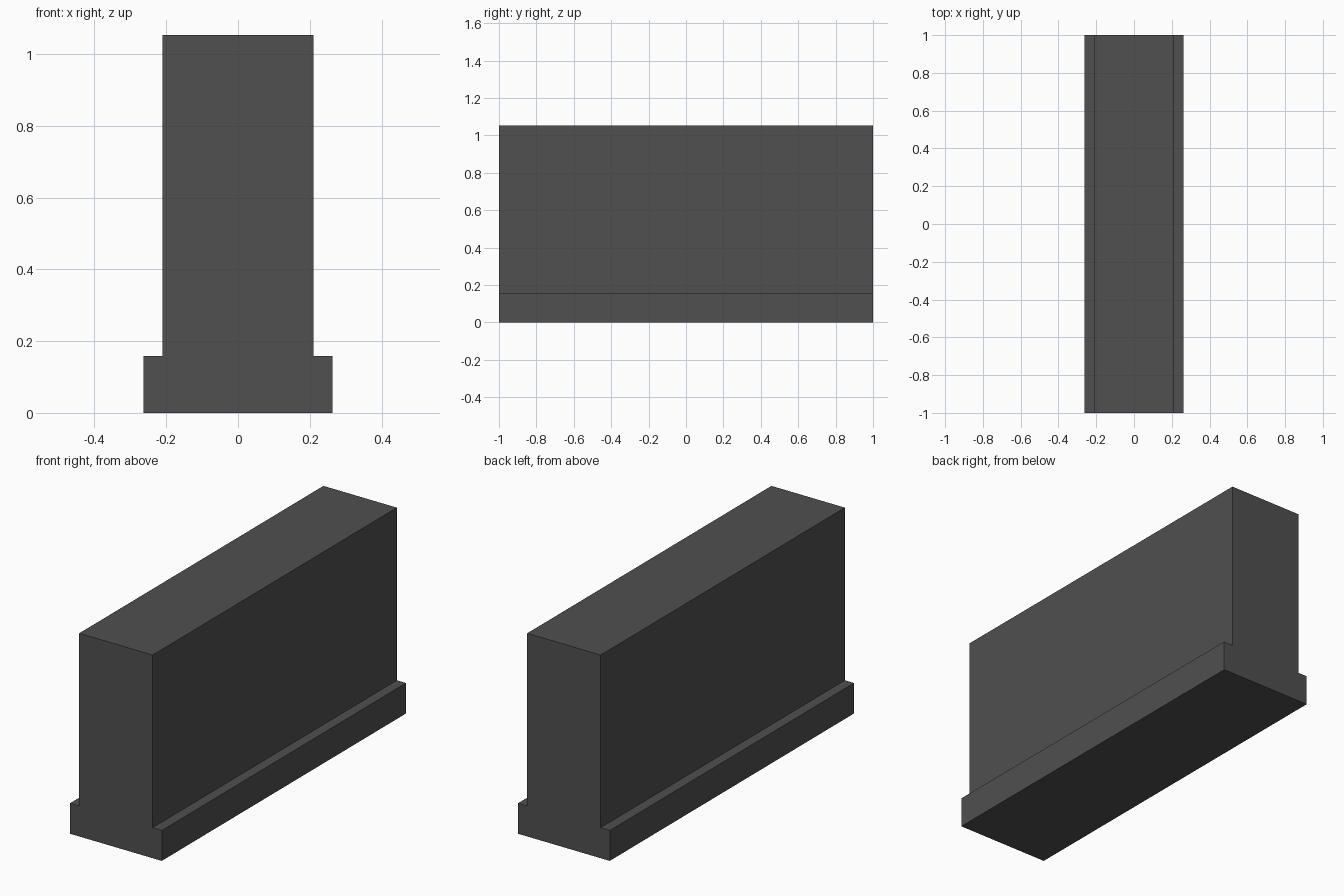
import bpy, bmesh

if "Cube" in bpy.data.objects:
    bpy.data.objects.remove(bpy.data.objects["Cube"])

U = 1 / 19  # design unit: the block is 38 units long

# Single flat dark grey
grey = bpy.data.materials.new("dark grey")
grey.diffuse_color = (0.08, 0.08, 0.08, 1)
grey.use_nodes = True
grey.node_tree.nodes["Principled BSDF"].inputs["Base Color"].default_value = grey.diffuse_color

# Stepped wall: right half of the cross-section, mirrored to the left
half = [(5, 0), (5, 3), (4, 3), (4, 20)]
profile = half + [(-x, z) for x, z in reversed(half)]

bm = bmesh.new()
face = bm.faces.new([bm.verts.new((x * U, -1, z * U)) for x, z in profile])
ext = bmesh.ops.extrude_face_region(bm, geom=[face], use_keep_orig=True)
verts = [g for g in ext["geom"] if isinstance(g, bmesh.types.BMVert)]
bmesh.ops.translate(bm, verts=verts, vec=(0, 2, 0))
bmesh.ops.recalc_face_normals(bm, faces=bm.faces)

mesh = bpy.data.meshes.new("wall_with_plinth")
bm.to_mesh(mesh)
bm.free()
mesh.materials.append(grey)
wall = bpy.data.objects.new("wall_with_plinth", mesh)
bpy.context.collection.objects.link(wall)
